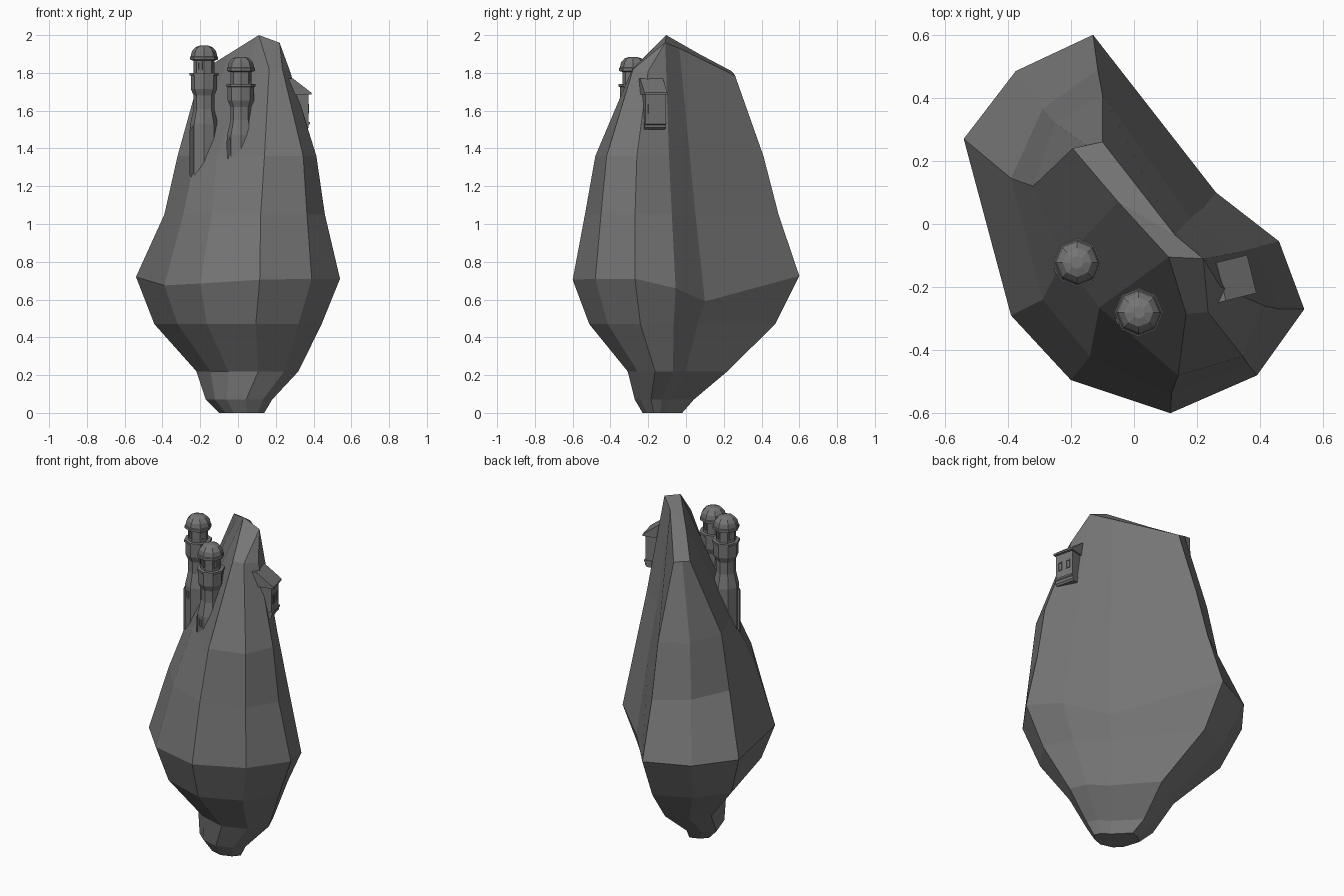
import bpy, bmesh
from math import cos, sin, radians, pi
from mathutils import Matrix, Vector

if "Cube" in bpy.data.objects:
    bpy.data.objects.remove(bpy.data.objects["Cube"])

# Dark stone colour
stone = bpy.data.materials.new("dark_stone")
stone.diffuse_color = (.18, .18, .18, 1)
stone.use_nodes = True
stone.node_tree.nodes["Principled BSDF"].inputs["Base Color"].default_value = stone.diffuse_color


def make(name, verts, faces):
    bm = bmesh.new()
    vs = [bm.verts.new(v) for v in verts]
    for f in faces:
        bm.faces.new([vs[i] for i in f])
    bmesh.ops.recalc_face_normals(bm, faces=bm.faces)
    me = bpy.data.meshes.new(name)
    bm.to_mesh(me)
    bm.free()
    me.materials.append(stone)
    ob = bpy.data.objects.new(name, me)
    bpy.context.collection.objects.link(ob)
    return ob


def loft(rings):
    n = len(rings[0])
    verts = [p for r in rings for p in r]
    faces = [(k * n + i, k * n + (i + 1) % n, (k + 1) * n + (i + 1) % n, (k + 1) * n + i)
             for k in range(len(rings) - 1) for i in range(n)]
    return verts, faces


def prism(name, profile, width, frame):
    # x/z profile extruded symmetrically along local y
    verts, faces = loft([[frame @ Vector((x, s * width / 2, z)) for x, z in profile] for s in (-1, 1)])
    n = len(profile)
    return make(name, verts, faces + [list(range(n)), list(range(n, 2 * n))])


def block(name, x0, x1, z0, z1, width, frame):
    return prism(name, [(x0, z0), (x1, z0), (x1, z1), (x0, z1)], width, frame)


# Crag: widest ring, two rings above it, ridge ring
belt = [(-.54, .27, .72), (-.375, .485, .72), (-.13, .6, .725), (.26, .1, .59), (.46, -.055, .66),
        (.54, -.27, .71), (.39, -.48, .71), (.115, -.6, .705), (-.2, -.495, .685), (-.39, -.29, .675)]
waist = [(-.39, .145), (-.29, .365), (-.115, .49), (.22, .05), (.385, -.075),
         (.46, -.27), (.365, -.45), (.12, -.535), (-.14, -.42), (-.29, -.24)]
neck = [(-.32, .12), (-.25, .32), (-.10, .41), (.18, .02), (.325, -.09),
        (.415, -.26), (.345, -.42), (.14, -.48), (-.11, -.265), (-.225, -.115)]
ridge = [(-.195, .24, 1.81), (-.15, .25, 1.80), (-.1, .26, 1.785), (.13, -.035, 1.93), (.22, -.11, 1.96),
         (.275, -.2, 1.81), (.235, -.28, 1.82), (.165, -.285, 1.82), (.11, -.105, 2.0), (-.05, .07, 1.90)]
# Tapering root: scaled copies of the belt (z, scale x, shift x, scale y, shift y)
root = [(0, .22, .02, .175, -.125), (.07, .325, .005, .26, -.115),
        (.22, .5, .05, .44, -.045), (.47, .82, 0, .82, -.02)]
rings = [[(x * sx + ox, y * sy + oy, z) for x, y, _ in belt] for z, sx, ox, sy, oy in root]
rings += [belt, [(x, y, 1.05) for x, y in waist], [(x, y, 1.36) for x, y in neck], ridge]
verts, faces = loft(rings)
t = len(verts) - 10
faces.append(list(range(10)))
for cap in ((0, 1, 2), (0, 2, 3, 9), (9, 3, 4, 8), (8, 4, 6, 7), (4, 5, 6)):
    faces.append([t + i for i in cap])
make("crag", verts, faces)


# Octagonal towers: radius/height profile from foot to dome
profile = [(.073, 1.15), (.073, 1.53), (.055, 1.61), (.055, 1.68), (.07, 1.715), (.07, 1.785),
           (.077, 1.787), (.077, 1.80), (.056, 1.80), (.056, 1.865), (.074, 1.87),
           (.074, 1.885), (.07, 1.888), (.064, 1.915), (.046, 1.936), (.02, 1.945)]


def tower(name, cx, cy, drop):
    rings = [[(cx + r * cos(i * pi / 4), cy + r * sin(i * pi / 4), z - drop) for i in range(8)]
             for r, z in profile]
    verts, faces = loft(rings)
    n = len(verts)
    make(name, verts, faces + [list(range(8)), list(range(n - 8, n))])
    # window frames on the facets, upper and lower
    for deg, z, r in [(a, 1.815, .056) for a in (-112.5, -22.5, 67.5, 157.5)] + \
                     [(-112.5, 1.46, .073), (-157.5, 1.44, .073)]:
        f = Matrix.Translation((cx, cy, z - drop)) @ Matrix.Rotation(radians(deg), 4, 'Z')
        a = r * cos(pi / 8)
        for s in (-1, 1):
            block(name + "_window_jamb", a - .01, a + .003, 0, .04, .004,
                  f @ Matrix.Translation((0, s * .01, 0)))
        for h in (0, .04):
            block(name + "_window_bar", a - .01, a + .003, h, h + .004, .024, f)
    # narrow buttress on the outer side
    f = Matrix.Translation((cx, cy, -drop)) @ Matrix.Rotation(radians(-157.5), 4, 'Z')
    prism(name + "_buttress", [(0, 1.2), (.078, 1.22), (.078, 1.5), (.06, 1.53), (0, 1.53)], .02, f)


tower("tall_tower", -.18, -.122, 0)
tower("short_tower", .015, -.28, .06)

# Oriel room hanging on the right flank
frame = Matrix.Translation((.296, -.178, 0)) @ Matrix.Rotation(radians(14), 4, 'Z')
block("oriel_room", -.12, .066, 1.53, 1.70, .108, frame)
prism("oriel_roof", [(-.12, 1.77), (-.02, 1.77), (.08, 1.695), (.08, 1.685), (-.12, 1.685)], .125, frame)
prism("oriel_base", [(-.12, 1.50), (.055, 1.50), (.066, 1.51), (.066, 1.525), (.072, 1.53),
                     (.072, 1.54), (-.12, 1.54)], .116, frame)
for s in (-1, 1):
    f = frame @ Matrix.Translation((0, s * .027, 0))
    for h in (1.585, 1.63):
        block("oriel_window_bar", .06, .071, h, h + .005, .026, f)
    for k in (-1, 1):
        block("oriel_window_jamb", .06, .071, 1.585, 1.635, .005, f @ Matrix.Translation((0, k * .0105, 0)))
